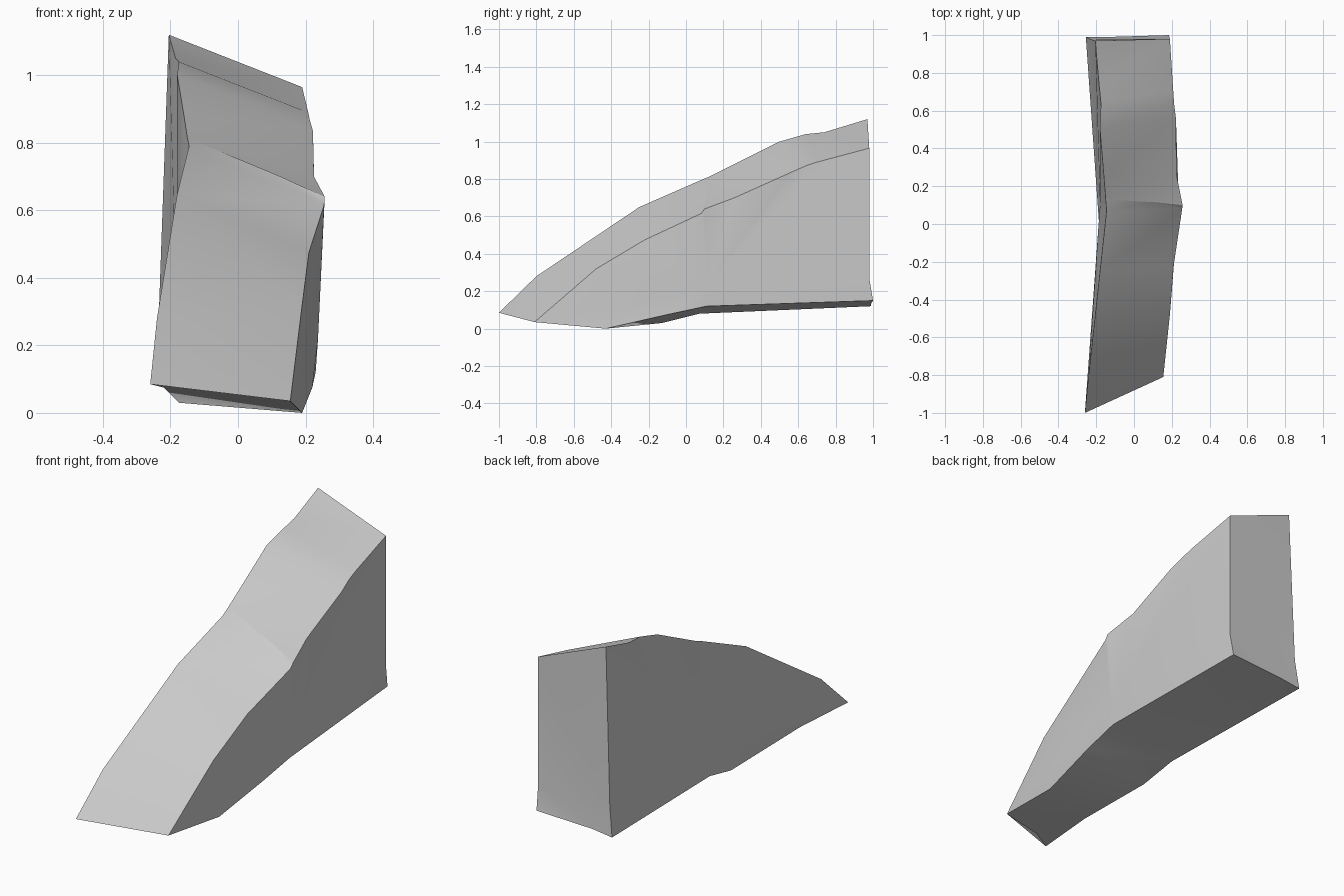
import bpy
import bmesh
import math

default_cube = bpy.data.objects.get("Cube")
if default_cube:
    bpy.data.objects.remove(default_cube, do_unlink=True)


def make_material(name, colour):
    material = bpy.data.materials.new(name)
    material.use_nodes = True
    material.diffuse_color = colour
    material.node_tree.nodes["Principled BSDF"].inputs["Base Color"].default_value = colour
    return material


stone_grey = make_material("stone grey", (0.6, 0.6, 0.6, 1))
mesh = bmesh.new()


def rail(*points):
    """Add the corner points of one long edge, front to back."""
    return [mesh.verts.new(point) for point in points]


def fan(hub, loop):
    """Close a side with triangles around one inner point."""
    centre = mesh.verts.new(hub)
    for first, second in zip(loop, loop[1:] + loop[:1]):
        mesh.faces.new((centre, first, second))


# Upper long edges
top_left = rail((-.26, -1, .085), (-.24, -.8, .28), (-.18, -.25, .65),
                (-.145, .07, .79), (-.15, .13, .815), (-.16, .26, .88),
                (-.18, .5, 1), (-.175, .64, 1.04), (-.185, .74, 1.05),
                (-.205, .97, 1.12))
top_right = rail((.155, -.81, .035), (.19, -.48, .32), (.21, -.22, .475),
                 (.255, .08, .615), (.257, .1, .64), (.225, .26, .7),
                 (.222, .56, .835), (.212, .64, .87), (.208, .7, .89),
                 (.19, .98, .965))

# Lower long edges
low_left = rail((-.22, -.65, .075), (-.175, -.13, .03), (-.19, .07, .08),
                (-.255, .99, .12))
low_right = rail((.19, -.43, 0), (.22, -.1, .075), (.23, .11, .12),
                 (.185, 1, .15))

# Single points on the front lip, the top step and the back end
lip, step, notch = rail((-.14, -.93, .085), (.115, .115, .705), (-.14, .99, .135))
kink_left, kink_right = rail((-.235, .98, .28), (.19, .98, .27))

# Sloping top, with a small wedge-shaped step in the right edge
split = 3
for i in range(len(top_left) - 1):
    if i != split:
        mesh.faces.new((top_left[i], top_right[i], top_right[i + 1], top_left[i + 1]))
near_l, far_l = top_left[split:split + 2]
near_r, far_r = top_right[split:split + 2]
for corners in ((near_l, near_r, step), (near_r, far_r, step),
                (far_r, far_l, step), (far_l, near_l, step)):
    mesh.faces.new(corners)

# Sides
fan((-.18, .1, .22), top_left + [kink_left] + low_left[::-1])
fan((.237, .11, .22), top_right + [kink_right] + low_right[::-1])

# Underside
mesh.faces.new((top_left[0], lip, low_left[0]))
mesh.faces.new((lip, top_right[0], low_right[0], low_left[1], low_left[0]))
mesh.faces.new((low_left[1], low_right[0], low_right[1], low_left[2]))
mesh.faces.new((low_left[2], low_right[1], low_right[2]))
mesh.faces.new((low_left[2], low_right[2], low_right[3], notch, low_left[3]))
mesh.faces.new((top_left[0], top_right[0], lip))

# Back end, with a chipped lower corner
mesh.faces.new((top_left[-1], top_right[-1], kink_right, kink_left))
mesh.faces.new((kink_left, kink_right, low_right[3], notch))
mesh.faces.new((kink_left, notch, low_left[3]))

bmesh.ops.triangulate(mesh, faces=[f for f in mesh.faces if len(f.verts) > 3])
bmesh.ops.recalc_face_normals(mesh, faces=mesh.faces)
data = bpy.data.meshes.new("rock_wedge")
mesh.to_mesh(data)
mesh.free()
data.materials.append(stone_grey)
wedge = bpy.data.objects.new("rock_wedge", data)
bpy.context.collection.objects.link(wedge)

# Soft shading that keeps the broken edges crisp
bpy.ops.object.select_all(action="DESELECT")
wedge.select_set(True)
bpy.context.view_layer.objects.active = wedge
bpy.ops.object.shade_smooth_by_angle(angle=math.radians(30))
